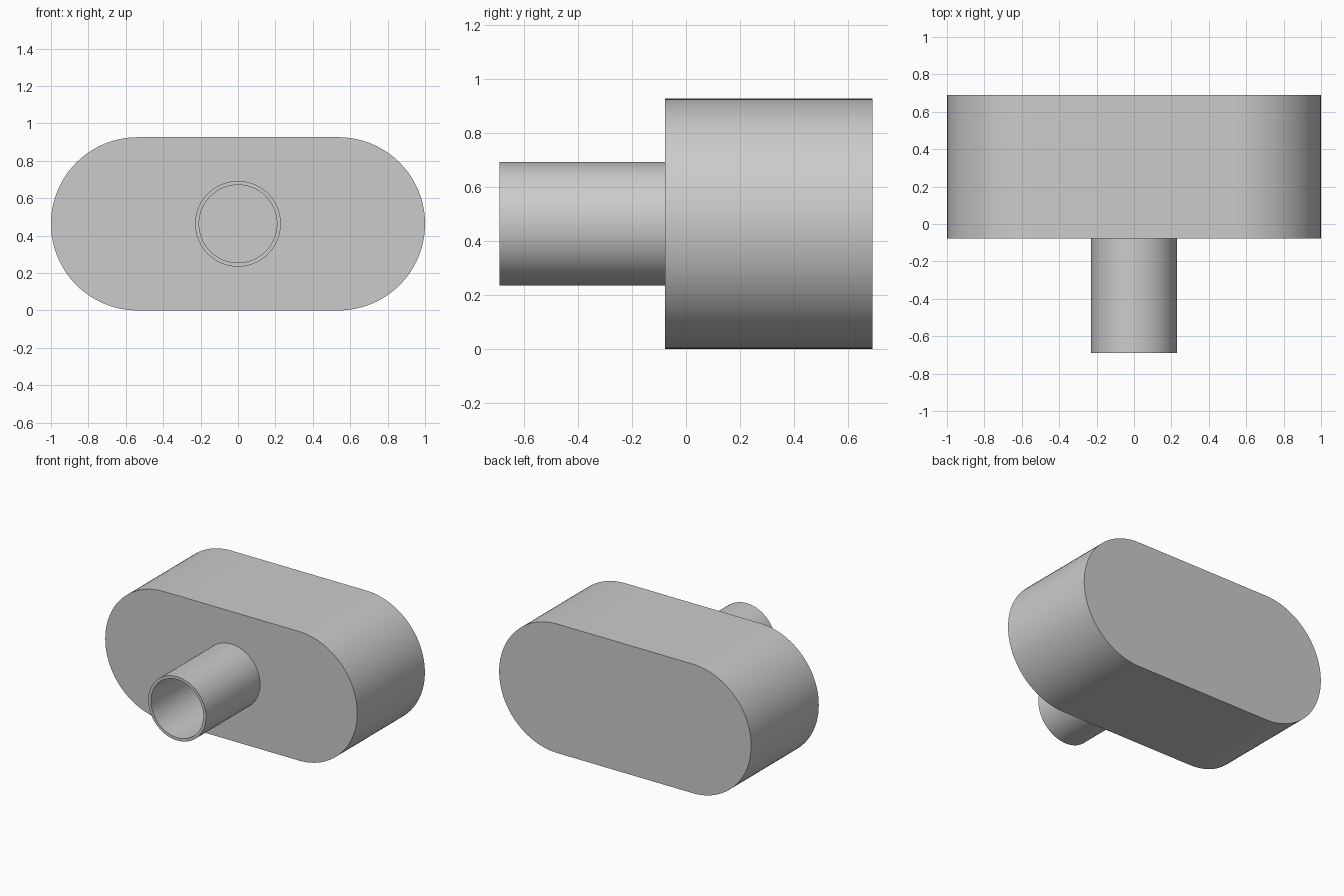
import bpy
import bmesh
from math import cos, sin, pi, radians

if "Cube" in bpy.data.objects:
    bpy.data.objects.remove(bpy.data.objects["Cube"])

RADIUS = 0.463            # half height of the body, and radius of its ends
BODY_FRONT, BODY_BACK = -0.077, 0.69
PIPE_FRONT = -0.69
PIPE_OUTER, PIPE_INNER = 0.229, 0.208

grey = bpy.data.materials.new("plain grey")
grey.use_nodes = True
grey.diffuse_color = (0.6, 0.6, 0.6, 1)
grey.node_tree.nodes["Principled BSDF"].inputs["Base Color"].default_value = grey.diffuse_color


def finish(name, bm):
    bmesh.ops.recalc_face_normals(bm, faces=bm.faces)
    mesh = bpy.data.meshes.new(name)
    bm.to_mesh(mesh)
    bm.free()
    mesh.materials.append(grey)
    obj = bpy.data.objects.new(name, mesh)
    bpy.context.collection.objects.link(obj)
    bpy.ops.object.select_all(action='DESELECT')
    obj.select_set(True)
    bpy.context.view_layer.objects.active = obj
    bpy.ops.object.shade_smooth_by_angle(angle=radians(30))


def ring(bm, points, y):
    return [bm.verts.new((x, y, z)) for x, z in points]


def bridge(bm, a, b):
    for i in range(len(a)):
        j = (i + 1) % len(a)
        bm.faces.new((a[i], a[j], b[j], b[i]))


def circle(radius, sides=96):
    return [(radius * cos(2 * pi * i / sides), RADIUS + radius * sin(2 * pi * i / sides))
            for i in range(sides)]


# Body: a stadium outline extruded front to back
steps = 48
outline = []
for side, start in ((1, -pi / 2), (-1, pi / 2)):
    for i in range(steps + 1):
        a = start + pi * i / steps
        outline.append((side * (1 - RADIUS) + RADIUS * cos(a), RADIUS + RADIUS * sin(a)))
bm = bmesh.new()
front, back = ring(bm, outline, BODY_FRONT), ring(bm, outline, BODY_BACK)
bridge(bm, front, back)
bm.faces.new(front)
bm.faces.new(back)
finish("body", bm)

# Pipe: a thin-walled open tube standing on the front of the body
bm = bmesh.new()
loops = [ring(bm, circle(r), y) for r, y in (
    (PIPE_OUTER, BODY_FRONT), (PIPE_OUTER, PIPE_FRONT),
    (PIPE_INNER, PIPE_FRONT), (PIPE_INNER, BODY_FRONT))]
for i in range(4):
    bridge(bm, loops[i], loops[(i + 1) % 4])
finish("pipe", bm)
